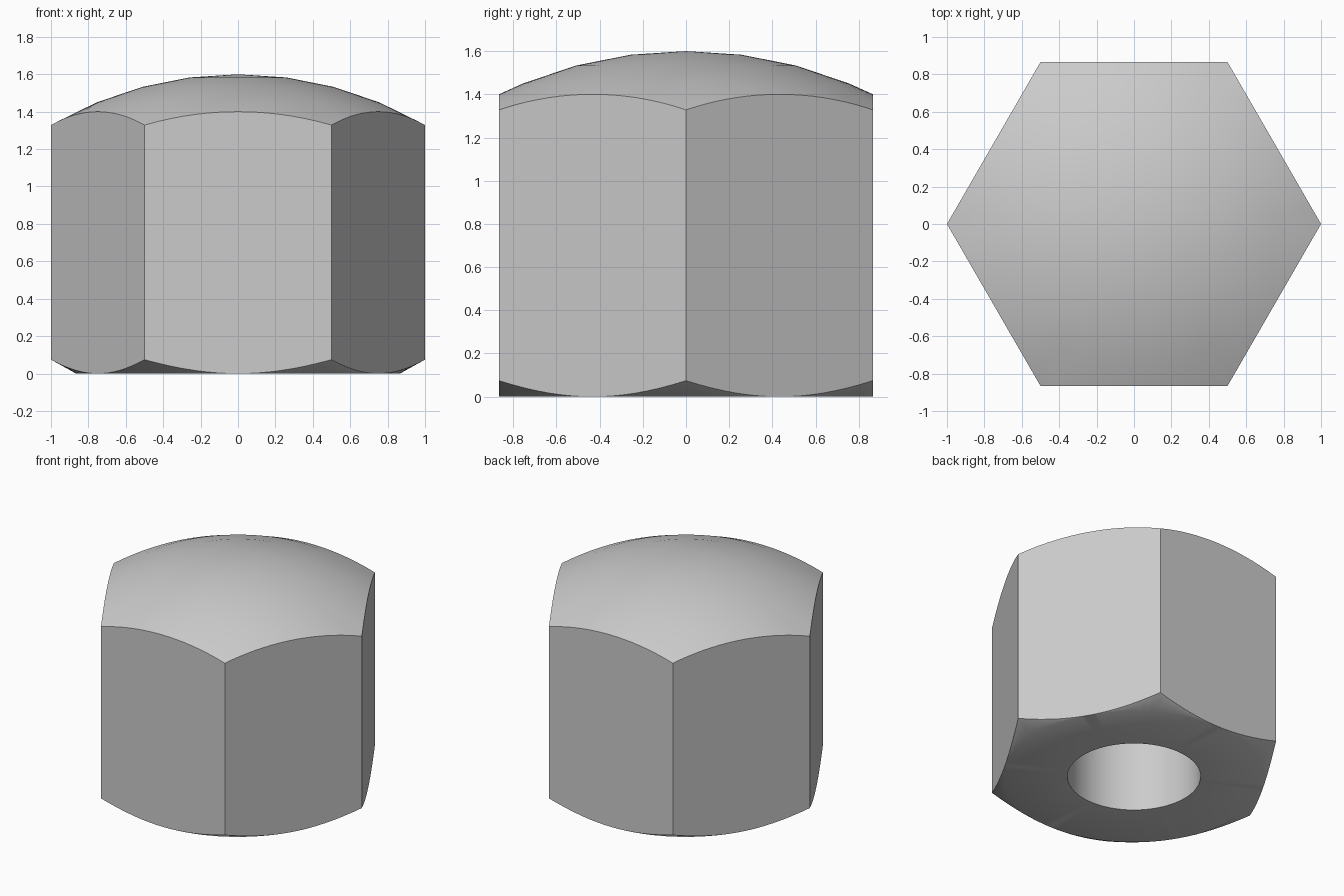
import bpy, bmesh, math

cube = bpy.data.objects.get("Cube")
if cube:
    bpy.data.objects.remove(cube)

SEGMENTS = 96                      # multiple of 12, so corners and face centres get a column
APOTHEM = math.sqrt(3) / 2         # half the width across flats
HEIGHT = 1.6
DOME_RADIUS = 1.975
HOLE_RADIUS, HOLE_DEPTH = 0.44, 1.1


def hex_radius(angle):
    """Distance from the axis to the hexagon outline, corners on the x axis."""
    return APOTHEM / math.cos(angle % (math.pi / 3) - math.pi / 6)


def dome_height(r):
    return HEIGHT - DOME_RADIUS + math.sqrt(DOME_RADIUS ** 2 - r ** 2)


def column(angle):
    """Half section of the nut, from inside the bore round to the top of the dome."""
    edge = hex_radius(angle)
    chamfer = (edge - APOTHEM) * math.tan(math.radians(29))
    section = [(HOLE_RADIUS, HOLE_DEPTH), (HOLE_RADIUS, 0), (APOTHEM, 0),
               (edge, chamfer), (edge, dome_height(edge))]
    for step in (3, 2, 1):
        r = DOME_RADIUS * math.sin(math.radians(7.5 * step))
        section.append((r, dome_height(r)))
    return [(r * math.cos(angle), r * math.sin(angle), z) for r, z in section]


# Steel material
steel = bpy.data.materials.new("grey steel")
steel.use_nodes = True
colour = (0.6, 0.6, 0.6, 1)
steel.diffuse_color = colour
steel.node_tree.nodes["Principled BSDF"].inputs["Base Color"].default_value = colour

# Sweep the section round the axis, closing the bore and the dome with fans
bm = bmesh.new()
columns = [[bm.verts.new(p) for p in column(2 * math.pi * i / SEGMENTS)]
           for i in range(SEGMENTS)]
bore_end = bm.verts.new((0, 0, HOLE_DEPTH))
dome_tip = bm.verts.new((0, 0, HEIGHT))
for i, a in enumerate(columns):
    b = columns[(i + 1) % SEGMENTS]
    for j in range(len(a) - 1):
        bm.faces.new((a[j], b[j], b[j + 1], a[j + 1]))
    bm.faces.new((bore_end, b[0], a[0]))
    bm.faces.new((a[-1], b[-1], dome_tip))
bmesh.ops.remove_doubles(bm, verts=bm.verts, dist=0.0005)
bmesh.ops.recalc_face_normals(bm, faces=bm.faces)

mesh = bpy.data.meshes.new("domed_hex_nut")
bm.to_mesh(mesh)
bm.free()
mesh.materials.append(steel)
nut = bpy.data.objects.new("domed_hex_nut", mesh)
bpy.context.collection.objects.link(nut)

# Smooth dome, chamfer and bore, keeping the hexagon edges crisp
bpy.ops.object.select_all(action='DESELECT')
nut.select_set(True)
bpy.context.view_layer.objects.active = nut
bpy.ops.object.shade_smooth_by_angle(angle=math.radians(35))
